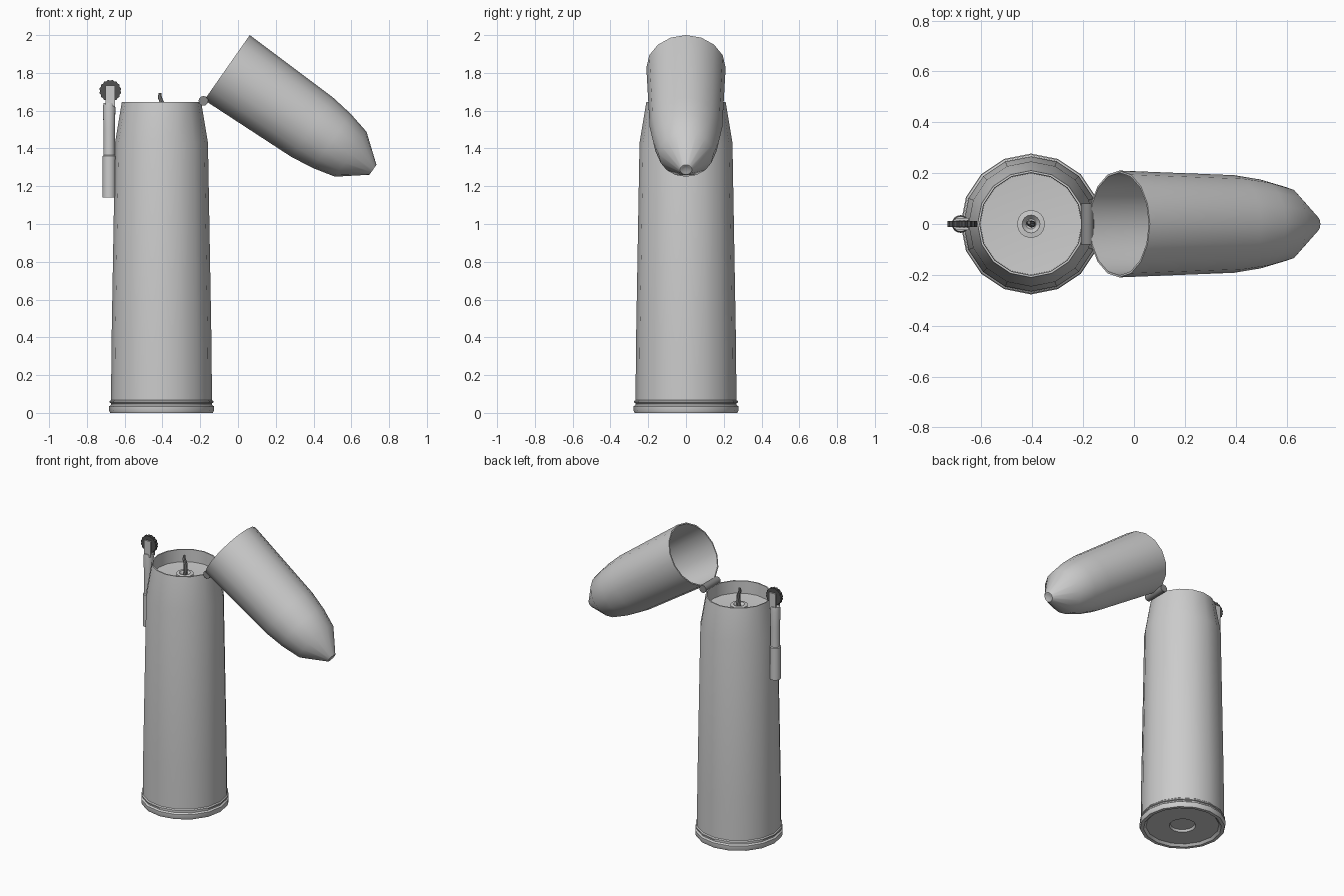
import bpy, bmesh, math
from mathutils import Vector, Matrix

if "Cube" in bpy.data.objects:
    bpy.data.objects.remove(bpy.data.objects["Cube"])

CX = -0.405  # body axis


def material(name, v):
    m = bpy.data.materials.new(name)
    m.diffuse_color = (v, v, v, 1)
    m.use_nodes = True
    m.node_tree.nodes["Principled BSDF"].inputs["Base Color"].default_value = m.diffuse_color
    return m


def finish(bm, name, loc=(0, 0, 0), rot=(0, 0, 0), mat=None, angle=40):
    bmesh.ops.remove_doubles(bm, verts=bm.verts, dist=1e-5)
    bmesh.ops.recalc_face_normals(bm, faces=bm.faces)
    me = bpy.data.meshes.new(name)
    bm.to_mesh(me)
    bm.free()
    ob = bpy.data.objects.new(name, me)
    bpy.context.collection.objects.link(ob)
    ob.location, ob.rotation_euler = loc, rot
    if mat:
        me.materials.append(mat)
    bpy.ops.object.select_all(action='DESELECT')
    ob.select_set(True)
    bpy.context.view_layer.objects.active = ob
    bpy.ops.object.shade_smooth_by_angle(angle=math.radians(angle))
    return ob


def lathe(name, profile, segs=16, **kw):
    """Revolve (radius, height) points around z."""
    bm = bmesh.new()
    vs = [bm.verts.new((r, 0, z)) for r, z in profile]
    es = [bm.edges.new(p) for p in zip(vs, vs[1:])]
    bmesh.ops.spin(bm, geom=vs + es, cent=(0, 0, 0), axis=(0, 0, 1),
                   angle=2 * math.pi, steps=segs, use_merge=True)
    return finish(bm, name, **kw)


def rod(r, h):
    return [(0, -h / 2), (r, -h / 2), (r, h / 2), (0, h / 2)]


dark = material("dark_steel", 0.08)
mid = material("hinge_steel", 0.25)

# casing: recessed base with primer, rim and groove, tapered wall, shallow cup on top
lathe("casing", [
    (0, .03), (.078, .03), (.085, .015), (.235, .015), (.25, 0), (.272, 0),
    (.277, .012), (.277, .035), (.267, .043), (.267, .051), (.274, .054),
    (.274, .062), (.267, .068), (.265, .35), (.246, 1.43), (.21, 1.645),
    (.202, 1.645), (.2, 1.56), (0, 1.545)], loc=(CX, 0, 0), angle=45)

# wick holder
lathe("wick_holder", [(.055, 1.545), (.055, 1.575), (.035, 1.578), (.02, 1.56), (0, 1.56)],
      loc=(CX, 0, 0))

# wick: short bent tube
pts = [(0, 0, 1.55), (.006, 0, 1.6), (.004, 0, 1.64), (-.009, .003, 1.67), (-.008, .006, 1.693)]
radii = [.013, .013, .012, .011, .007]
bm = bmesh.new()
rings = [[bm.verts.new((x + r * math.cos(k * math.pi / 4), y + r * math.sin(k * math.pi / 4), z))
          for k in range(8)] for (x, y, z), r in zip(pts, radii)]
for a, b in zip(rings, rings[1:]):
    for k in range(8):
        bm.faces.new((a[k], a[k - 1], b[k - 1], b[k]))
bm.faces.new(rings[0])
bm.faces.new(rings[-1])
finish(bm, "wick", loc=(CX, 0, 0), mat=mid)

# hollow bullet-shaped lid, swung open
lathe("lid", [
    (.21, 0), (.192, .55), (.175, .677), (.145, .80), (.032, .943), (.022, .943), (0, .93),
    (0, .915), (.03, .91), (.136, .79), (.167, .67), (.184, .55), (.202, 0), (.21, 0)],
    loc=(-.058, 0, 1.828), rot=(0, math.radians(125), 0), angle=50)

# hinge barrel and its small leaf
lathe("hinge", rod(.026, .16), 12, loc=(-.183, 0, 1.652), rot=(math.pi / 2, 0, 0), mat=mid)

# striker tube on the left side
lathe("striker_tube", [
    (0, 1.14), (.035, 1.14), (.035, 1.36), (.03, 1.365), (.03, 1.5),
    (.033, 1.61), (.03, 1.64), (0, 1.645)], 16, loc=(-.682, 0, 0))

# two prongs holding the wheel
for side, tag in ((-1, "front"), (1, "back")):
    bm = bmesh.new()
    bmesh.ops.create_cube(bm, size=1, matrix=Matrix.Diagonal((.05, .01, .11, 1)))
    finish(bm, tag + "_prong", loc=(-.676, side * .019, 1.678))

# axle and toothed striker wheel
lathe("wheel_axle", rod(.01, .044), 10, loc=(-.676, 0, 1.705), rot=(math.pi / 2, 0, 0))
bm = bmesh.new()
N = 32
loops = []
for y in (-.011, .011):
    loops.append([bm.verts.new(((.059 if k % 2 else .054) * math.cos(2 * math.pi * k / N), y,
                                (.059 if k % 2 else .054) * math.sin(2 * math.pi * k / N)))
                  for k in range(N)])
for k in range(N):
    bm.faces.new((loops[0][k], loops[0][k - 1], loops[1][k - 1], loops[1][k]))
for lp in loops:
    bm.faces.new(lp)
finish(bm, "striker_wheel", loc=(-.676, 0, 1.705), mat=dark, angle=20)
